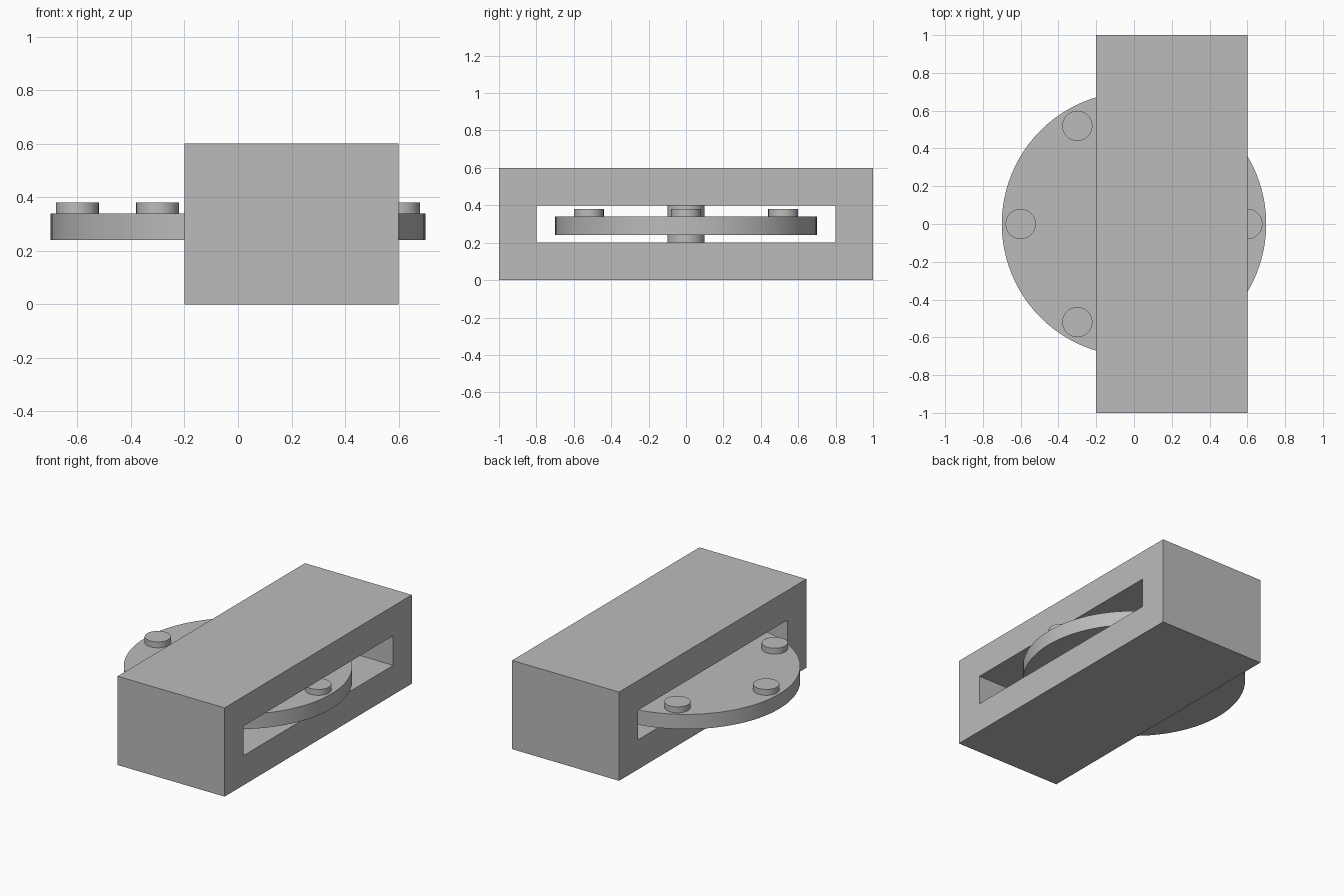
import bpy, bmesh, math
from mathutils import Vector

cube = bpy.data.objects.get("Cube")
if cube:
    bpy.data.objects.remove(cube, do_unlink=True)

# Single plain grey material
GREY = (0.5, 0.5, 0.5, 1.0)
grey = bpy.data.materials.new("plain_grey")
grey.use_nodes = True
grey.diffuse_color = GREY
grey.node_tree.nodes["Principled BSDF"].inputs["Base Color"].default_value = GREY


def cylinder(name, x, y, z0, z1, radius, sides):
    bpy.ops.mesh.primitive_cylinder_add(
        vertices=sides, radius=radius, depth=z1 - z0, location=(x, y, (z0 + z1) / 2))
    obj = bpy.context.object
    obj.name = name
    obj.data.materials.append(grey)
    bpy.ops.object.shade_smooth_by_angle(angle=math.radians(30))
    return obj


def slotted_block(name, x0, x1, outer, inner):
    """Rectangular frame in the yz plane, extruded along x."""
    bm = bmesh.new()

    def ring(half_y, z0, z1):
        corners = ((-half_y, z0), (half_y, z0), (half_y, z1), (-half_y, z1))
        return [bm.verts.new((x0, y, z)) for y, z in corners]

    a, b = ring(*outer), ring(*inner)
    faces = []
    for i in range(4):
        j = (i + 1) % 4
        faces.append(bm.faces.new((a[i], a[j], b[j], b[i])))
    out = bmesh.ops.extrude_face_region(bm, geom=faces, use_keep_orig=True)
    moved = [g for g in out["geom"] if isinstance(g, bmesh.types.BMVert)]
    bmesh.ops.translate(bm, verts=moved, vec=Vector((x1 - x0, 0, 0)))
    bmesh.ops.recalc_face_normals(bm, faces=bm.faces)
    mesh = bpy.data.meshes.new(name)
    bm.to_mesh(mesh)
    bm.free()
    mesh.materials.append(grey)
    obj = bpy.data.objects.new(name, mesh)
    bpy.context.collection.objects.link(obj)
    return obj


# Housing with a slot running right through it
slotted_block("housing", -0.2, 0.6, outer=(1.0, 0.0, 0.6), inner=(0.8, 0.2, 0.4))

# Turntable disc on its axle
cylinder("disc", 0, 0, 0.24, 0.34, 0.7, 96)
cylinder("axle", 0, 0, 0.2, 0.4, 0.1, 48)

# Ring of six pegs on the disc
for k in range(6):
    angle = k * math.pi / 3
    cylinder(f"peg_{k + 1}", 0.6 * math.cos(angle), 0.6 * math.sin(angle),
             0.34, 0.38, 0.08, 48)
